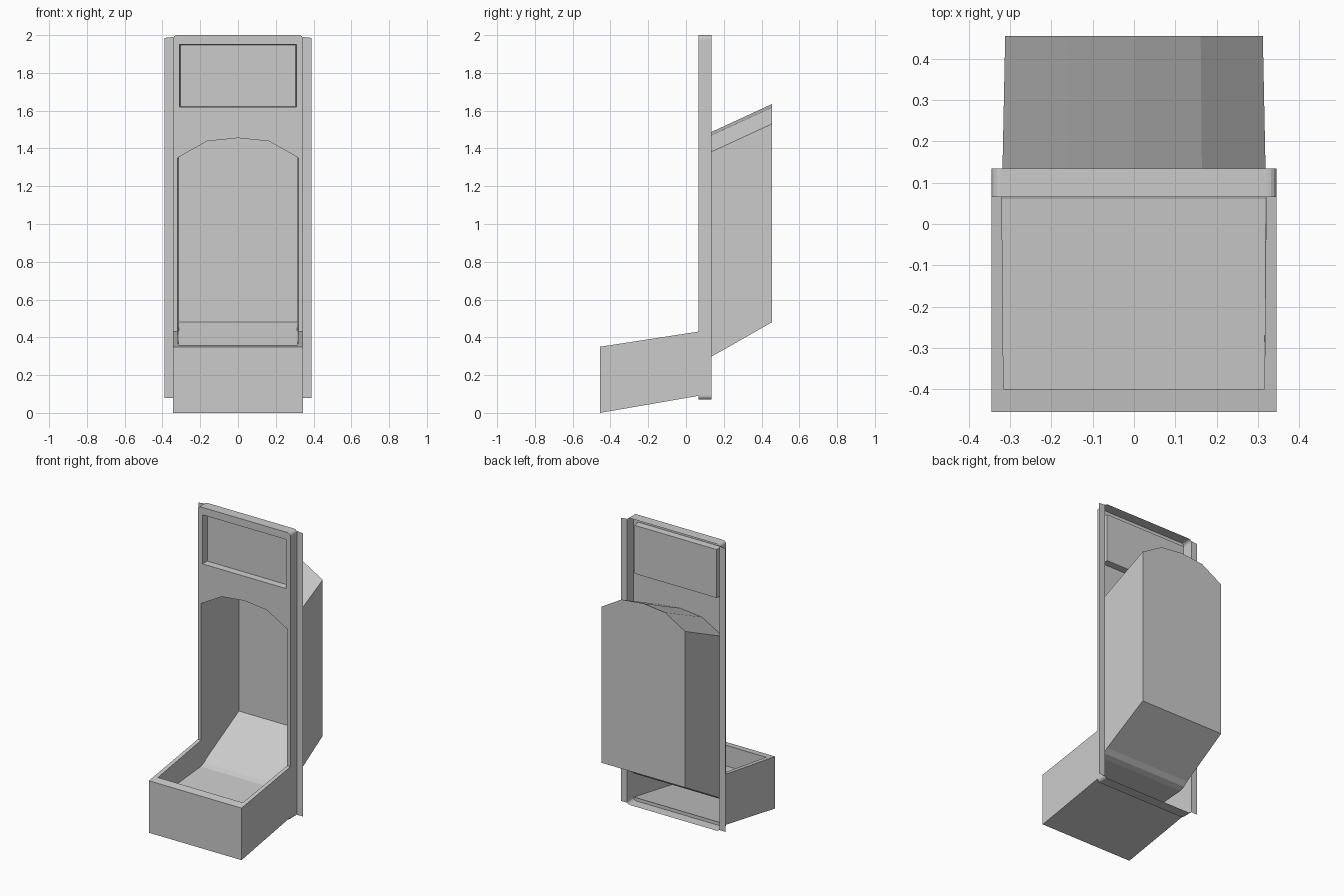
import bpy, bmesh, math

if "Cube" in bpy.data.objects:
    bpy.data.objects.remove(bpy.data.objects["Cube"])

FRONT, BACK = 0.065, 0.135      # depth of the panel
W = 0.345                       # half width of panel and tray


def make(name, faces):
    """Object from a list of polygons, shared corners welded."""
    bm = bmesh.new()
    for f in faces:
        bm.faces.new([bm.verts.new(p) for p in f])
    bmesh.ops.remove_doubles(bm, verts=bm.verts, dist=1e-4)
    bmesh.ops.recalc_face_normals(bm, faces=bm.faces)
    return finish(name, bm)


def finish(name, bm):
    me = bpy.data.meshes.new(name)
    bm.to_mesh(me)
    bm.free()
    ob = bpy.data.objects.new(name, me)
    bpy.context.collection.objects.link(ob)
    return ob


def strip(a, b, closed=False):
    """Quads between two matching point lists."""
    n = len(a)
    return [[a[i], a[(i + 1) % n], b[(i + 1) % n], b[i]] for i in range(n if closed else n - 1)]


def corner(cx, cz, r, start):
    return [(cx + r * math.cos(math.radians(start + 22.5 * i)),
             cz + r * math.sin(math.radians(start + 22.5 * i))) for i in range(5)]


def at(pts, y):
    return [(x, y, z) for x, z in pts]


def side(x, pts):
    return [(x, y, z) for y, z in pts]


# Panel outline pieces and the arched opening
R = 0.022
top = corner(W - R, 2 - R, R, 0) + corner(-W + R, 2 - R, R, 90)
bottom = corner(-W + R, 0.07 + R, R, 180) + corner(W - R, 0.07 + R, R, 270)
arch = [(-0.32, 1.35), (-0.165, 1.438), (0, 1.455), (0.165, 1.438), (0.32, 1.35)]
window = [(-0.31, 1.62), (0.31, 1.62), (0.31, 1.95), (-0.31, 1.95)]

# Panel face with window hole, legs reaching down beside the opening
bm = bmesh.new()
outline = [(W, 0.43)] + top + [(-W, 0.43), (-0.32, 0.43)] + arch + [(0.32, 0.43)]
edges = []
for loop in (outline, window):
    vs = [bm.verts.new(p) for p in at(loop, FRONT)]
    edges += [bm.edges.new((vs[i - 1], vs[i])) for i in range(len(vs))]
bmesh.ops.triangle_fill(bm, edges=edges, use_beauty=True, normal=(0, -1, 0))
bmesh.ops.remove_doubles(bm, verts=bm.verts, dist=1e-4)
bmesh.ops.dissolve_limit(bm, angle_limit=0.01, verts=bm.verts, edges=bm.edges)
finish("panel_face", bm)

# Panel edge running around the outline, open at the back
ring = top + bottom
make("panel_edge", strip(at(ring, FRONT), at(ring, BACK), True))
make("panel_bottom_strip", [at(bottom, FRONT)])

# Side flanges on the back plane
for s, n in ((-1, "left"), (1, "right")):
    make(n + "_flange", [at([(s * W, 0.08), (s * 0.39, 0.08), (s * 0.39, 1.985), (s * W, 1.99)], BACK)])

# Recessed window
inner = [(x * 0.985, 1.785 + (z - 1.785) * 0.985) for x, z in window]
make("window_recess", strip(at(window, FRONT), at(inner, 0.11), True) + [at(inner, 0.11)])

# Cavity: arched roof, back wall, side walls, and a floor running into the tray
REAR, LIP = 0.455, -0.40
rear_arch = [(x * 0.978, z + 0.18) for x, z in arch]
floor = [(REAR, 0.48), (0.125, 0.292), (0.095, 0.268), (0.06, 0.255), (LIP, 0.22)]
lip_z = 0.3585


def half(y):
    return 0.32 - 0.0205 * (y - FRONT) if y > FRONT else 0.32 - 0.0086 * (FRONT - y)


wall = [(FRONT, 1.35), (REAR, 1.53)] + floor + [(LIP, lip_z), (FRONT, 0.43)]
fl = [[(s * half(y), y, z) for y, z in floor + [(LIP, lip_z)]] for s in (-1, 1)]
rear = at(rear_arch, REAR)
rear[0], rear[-1] = (-half(REAR), REAR, 1.53), (half(REAR), REAR, 1.53)
faces = strip(at(arch, FRONT), rear) + strip(fl[0], fl[1])
faces.append(rear + [fl[1][0], fl[0][0]])
for s in (-1, 1):
    faces.append([(s * half(y), y, z) for y, z in wall])
make("cavity", faces)

# Tray shell and its rim
prof = [(-0.455, 0), (-0.455, 0.35), (FRONT, 0.43), (FRONT, 0.09)]
L, Rt = side(-W, prof), side(W, prof)
make("tray_shell", [L, Rt, [L[0], L[1], Rt[1], Rt[0]], [L[0], L[3], Rt[3], Rt[0]]])
h = half(LIP)
make("tray_rim", strip([L[2], L[1], Rt[1], Rt[2]],
                       [(-0.32, FRONT, 0.43), (-h, LIP, lip_z), (h, LIP, lip_z), (0.32, FRONT, 0.43)]))
